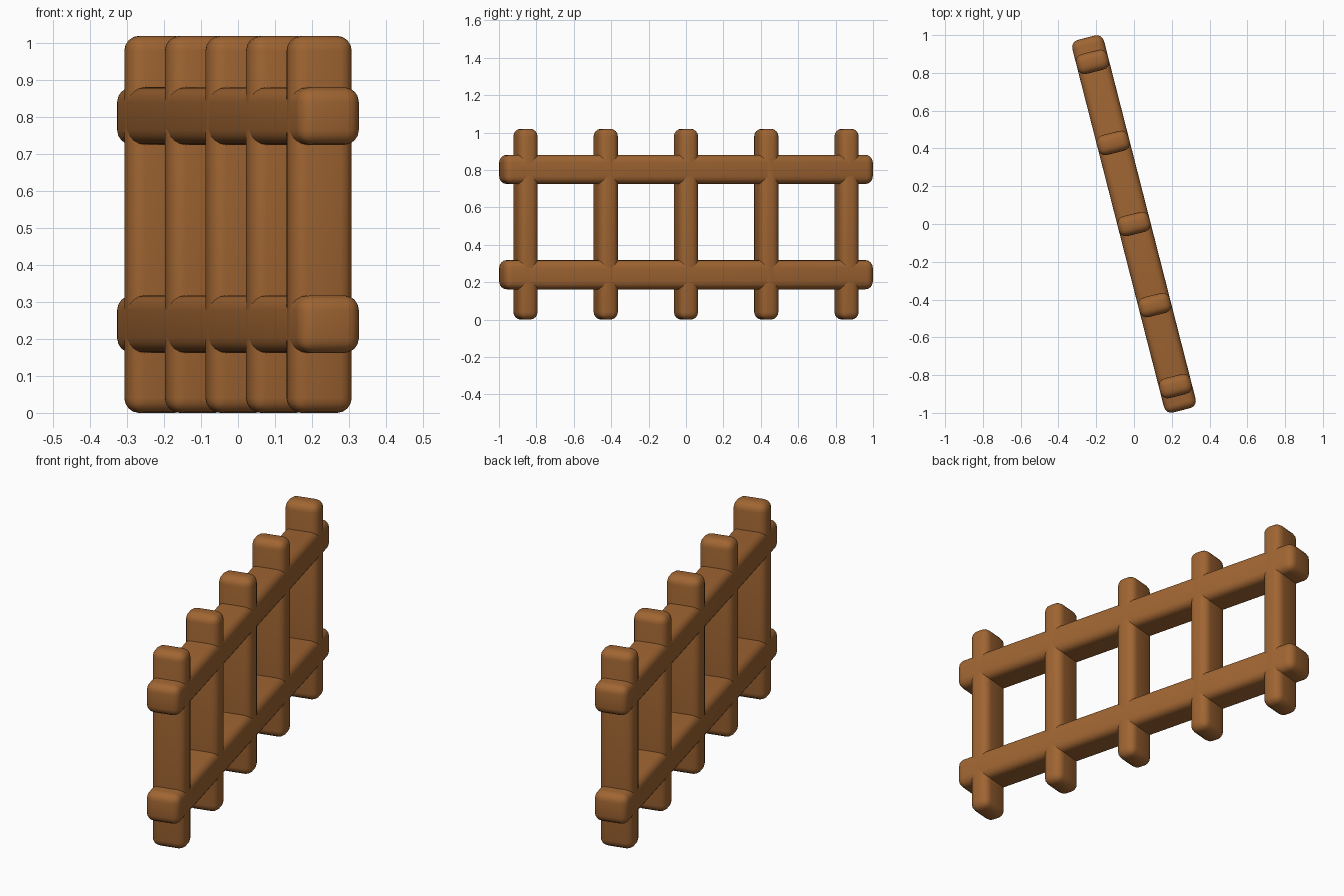
import bpy
import math
from mathutils import Matrix

cube = bpy.data.objects.get("Cube")
if cube:
    bpy.data.objects.remove(cube, do_unlink=True)

# Single brown wood colour
wood = bpy.data.materials.new("brown_wood")
wood.use_nodes = True
COLOUR = (0.35, 0.13, 0.032, 1)
wood.diffuse_color = COLOUR
wood.node_tree.nodes["Principled BSDF"].inputs["Base Color"].default_value = COLOUR

TURN = Matrix.Rotation(math.radians(14.35), 4, "Z")
THICK = 0.173


def beam(name, size, along, height):
    """Rounded timber, placed along the turned fence line."""
    bpy.ops.mesh.primitive_cube_add(size=1)
    ob = bpy.context.object
    ob.name = name
    ob.data.transform(Matrix.Diagonal((*size, 1)))
    ob.data.materials.append(wood)
    ob.matrix_world = TURN @ Matrix.Translation((0, along, height))
    bevel = ob.modifiers.new("rounded_edges", "BEVEL")
    bevel.width = 0.04
    bevel.segments = 4
    bpy.ops.object.shade_smooth()


# Five upright posts
for i in range(5):
    beam(f"post_{i + 1}", (THICK, 0.108, 1.02), (i - 2) * 0.443, 0.51)

# Two long rails running through the posts
for name, height in (("lower_rail", 0.24), ("upper_rail", 0.803)):
    beam(name, (THICK, 2.036, 0.156), 0, height)
